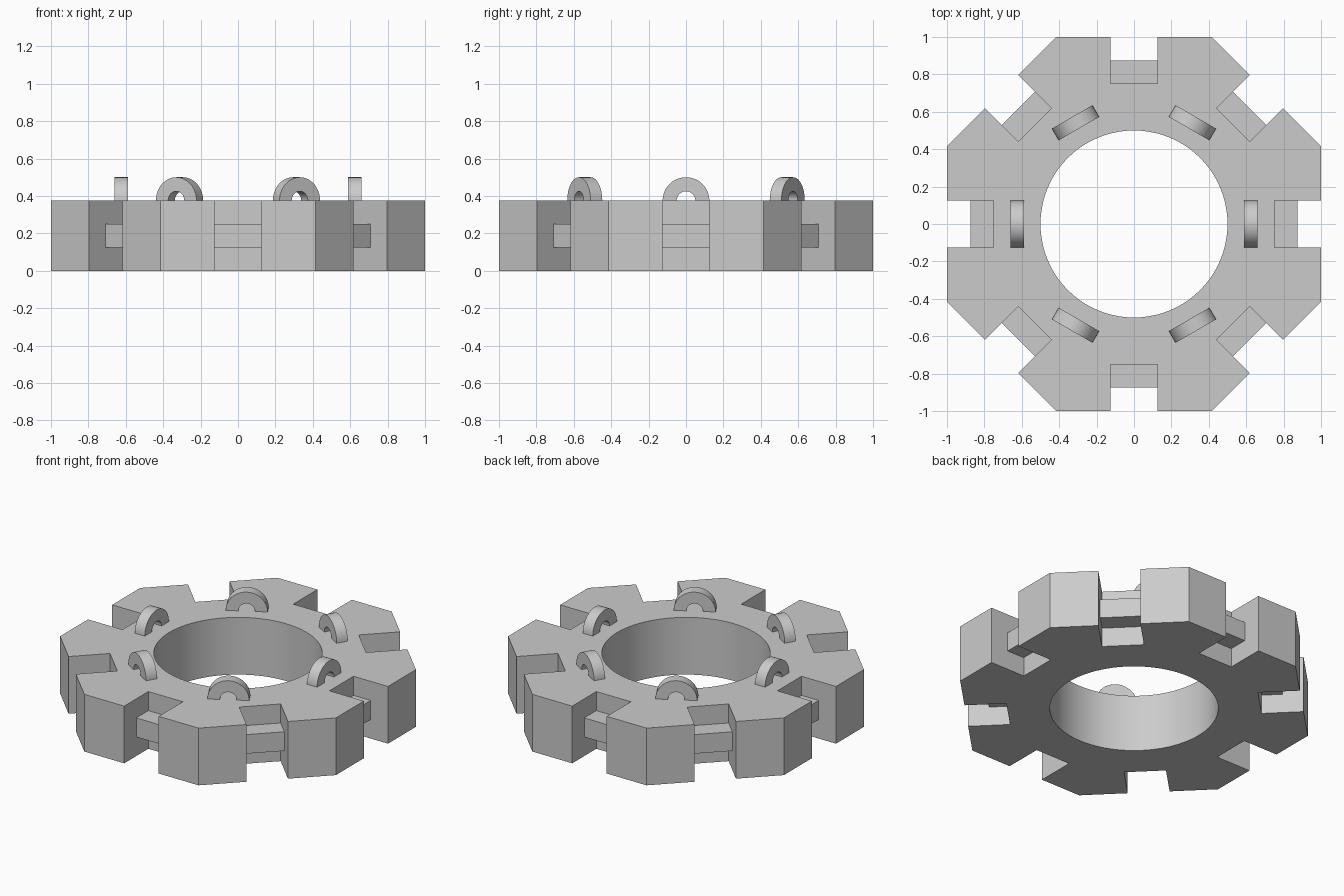
import bpy, bmesh
from math import pi, cos, sin, tan, radians
from mathutils import Matrix, Vector

cube = bpy.data.objects.get("Cube")
if cube:
    bpy.data.objects.remove(cube, do_unlink=True)

HEIGHT = 0.375
SLOT = 0.125          # half width of a slot, also its unit of depth
SIDES = 8

grey = bpy.data.materials.new("plain_grey")
grey.use_nodes = True
colour = (0.6, 0.6, 0.6, 1)
grey.diffuse_color = colour
grey.node_tree.nodes["Principled BSDF"].inputs["Base Color"].default_value = colour


def finish(name, bm):
    bmesh.ops.remove_doubles(bm, verts=bm.verts, dist=1e-5)
    bmesh.ops.recalc_face_normals(bm, faces=bm.faces)
    mesh = bpy.data.meshes.new(name)
    bm.to_mesh(mesh)
    bm.free()
    mesh.materials.append(grey)
    obj = bpy.data.objects.new(name, mesh)
    bpy.context.collection.objects.link(obj)
    bpy.ops.object.select_all(action='DESELECT')
    obj.select_set(True)
    bpy.context.view_layer.objects.active = obj
    bpy.ops.object.shade_smooth_by_angle(angle=radians(30))
    return obj


def turn(angle):
    return Matrix.Rotation(angle, 4, 'Z')


# Ring body: eight identical sectors, each with a slot in its outer flat
corner = tan(pi / SIDES)
outer = [(1, -corner), (1, -SLOT), (0.75, -SLOT), (0.75, SLOT), (1, SLOT), (1, corner)]
steps = 10
arc = [pi / SIDES * (1 - 2 * i / steps) for i in range(steps + 1)]
outline = outer + [(0.5 * cos(a), 0.5 * sin(a)) for a in arc]
seams = (len(outer) - 1, len(outline) - 1)     # edges shared with the next sector
bm = bmesh.new()
for k in range(SIDES):
    rot = turn(k * 2 * pi / SIDES)
    low = [bm.verts.new(rot @ Vector((x, y, 0))) for x, y in outline]
    high = [bm.verts.new(rot @ Vector((x, y, HEIGHT))) for x, y in outline]
    bm.faces.new(low[::-1])
    bm.faces.new(high)
    for i in range(len(outline)):
        if i not in seams:
            j = (i + 1) % len(outline)
            bm.faces.new((low[i], low[j], high[j], high[i]))
finish("ring_body", bm)

# Tongues: a bar across the middle third of every slot
for k in range(SIDES):
    bm = bmesh.new()
    place = (turn(k * 2 * pi / SIDES) @ Matrix.Translation((0.8125, 0, HEIGHT / 2))
             @ Matrix.Diagonal((0.125, 2 * SLOT, HEIGHT / 3, 1)))
    bmesh.ops.create_cube(bm, size=1, matrix=place)
    finish(f"slot_tongue_{k + 1}", bm)

# Loops: six half rings standing on the top face
arch_steps = 24
for k in range(6):
    bm = bmesh.new()
    rot = turn(k * pi / 3) @ Matrix.Translation((0.625, 0, HEIGHT))
    angles = [pi * i / arch_steps for i in range(arch_steps + 1)]
    path = [(0.125 * cos(a), 0.125 * sin(a)) for a in angles]
    path_in = [(0.05 * cos(a), 0.05 * sin(a)) for a in angles]
    rows = [[bm.verts.new(rot @ Vector((x, y, z))) for y, z in p]
            for p, x in ((path, -0.036), (path, 0.036), (path_in, 0.036), (path_in, -0.036))]
    for r in range(4):
        a, b = rows[r], rows[(r + 1) % 4]
        for i in range(arch_steps):
            bm.faces.new((a[i], a[i + 1], b[i + 1], b[i]))
    for end in (0, -1):
        bm.faces.new([row[end] for row in rows])
    finish(f"top_loop_{k + 1}", bm)
